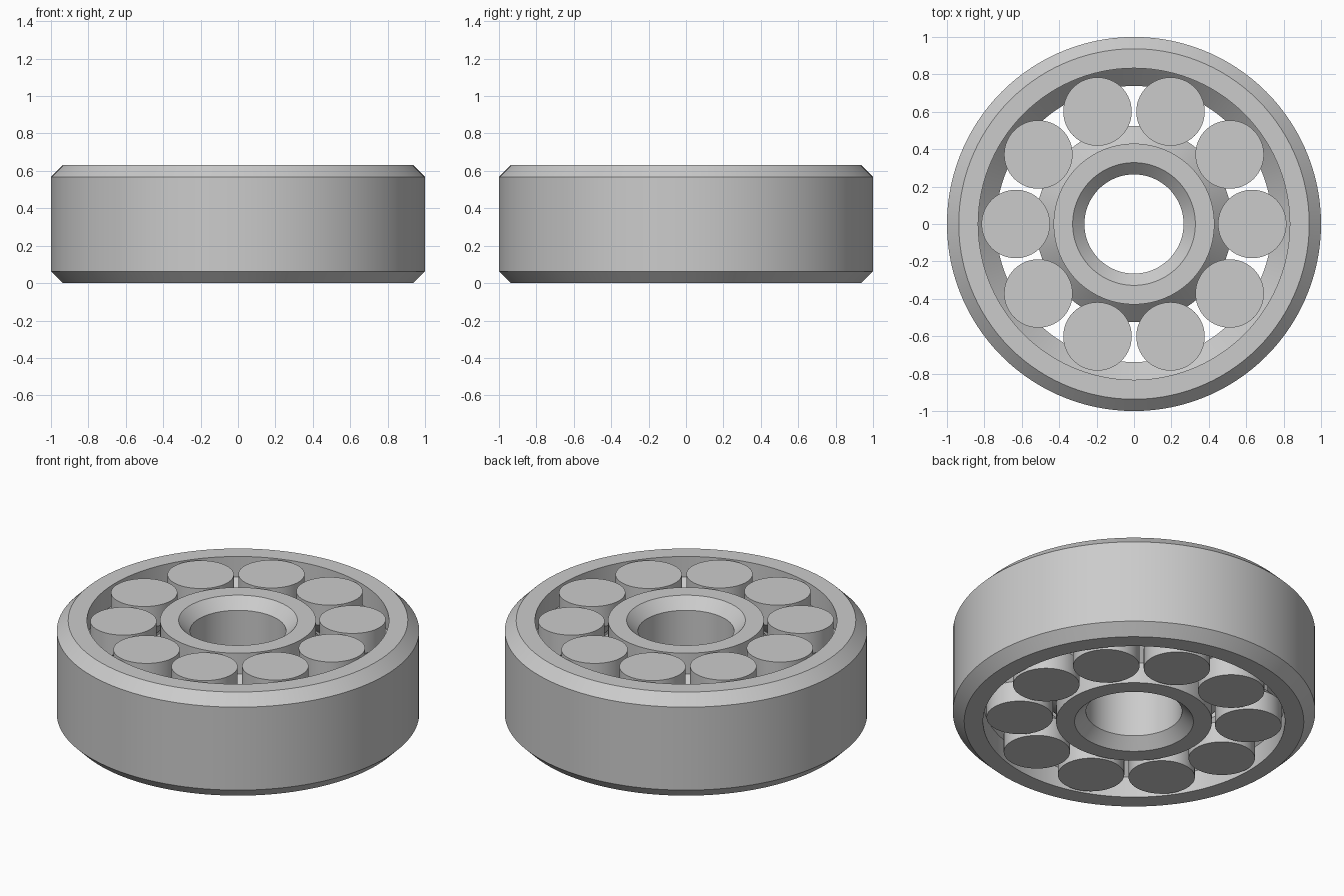
import bpy, bmesh, math

if "Cube" in bpy.data.objects:
    bpy.data.objects.remove(bpy.data.objects["Cube"])

H = 0.631          # overall height
CH = 0.063         # outer edge and bore chamfer
END = 0.126        # straight land at each end of the raceway
STEP = 0.095       # 45 degree step to the middle of the raceway

steel = bpy.data.materials.new("steel grey")
steel.diffuse_color = (0.6, 0.6, 0.6, 1.0)
steel.use_nodes = True
steel.node_tree.nodes["Principled BSDF"].inputs["Base Color"].default_value = steel.diffuse_color


def lathe(name, profile, segments, closed, location=(0, 0, 0)):
    """Revolve (radius, z) points around z; open profiles get end caps."""
    bm = bmesh.new()
    rings = []
    for r, z in profile:
        rings.append([bm.verts.new((r * math.cos(2 * math.pi * i / segments),
                                    r * math.sin(2 * math.pi * i / segments), z))
                      for i in range(segments)])
    pairs = list(zip(rings, rings[1:]))
    if closed:
        pairs.append((rings[-1], rings[0]))
    else:
        bm.faces.new(rings[0])
        bm.faces.new(rings[-1])
    for a, b in pairs:
        for i in range(segments):
            j = (i + 1) % segments
            bm.faces.new((a[i], a[j], b[j], b[i]))
    bmesh.ops.recalc_face_normals(bm, faces=bm.faces)
    mesh = bpy.data.meshes.new(name)
    bm.to_mesh(mesh)
    bm.free()
    mesh.materials.append(steel)
    obj = bpy.data.objects.new(name, mesh)
    bpy.context.collection.objects.link(obj)
    obj.location = location
    bpy.ops.object.select_all(action='DESELECT')
    obj.select_set(True)
    bpy.context.view_layer.objects.active = obj
    bpy.ops.object.shade_smooth_by_angle(angle=math.radians(25))
    return obj


def raceway(r_end, r_mid):
    """Stepped wall from bottom to top, changing radius in the middle."""
    return [(r_end, 0), (r_end, END), (r_mid, END + STEP),
            (r_mid, H - END - STEP), (r_end, H - END), (r_end, H)]


def chamfered(r_end, r_mid):
    """Chamfered wall from top to bottom."""
    return [(r_end, H), (r_mid, H - CH), (r_mid, CH), (r_end, 0)]


# Outer ring with chamfered rim and inward raceway ridge
lathe("outer_ring", raceway(0.833, 0.833 - STEP) + chamfered(1 - CH, 1.0), 120, True)

# Inner ring with outward raceway ridge and chamfered bore
lathe("inner_ring", raceway(0.430, 0.430 + STEP) + chamfered(0.328, 0.328 - CH), 120, True)

# Ten waisted rollers
for k in range(10):
    a = 2 * math.pi * k / 10
    lathe(f"roller_{k + 1}", raceway(0.183, 0.183 - STEP), 64, False,
          (0.632 * math.cos(a), 0.632 * math.sin(a), 0))
